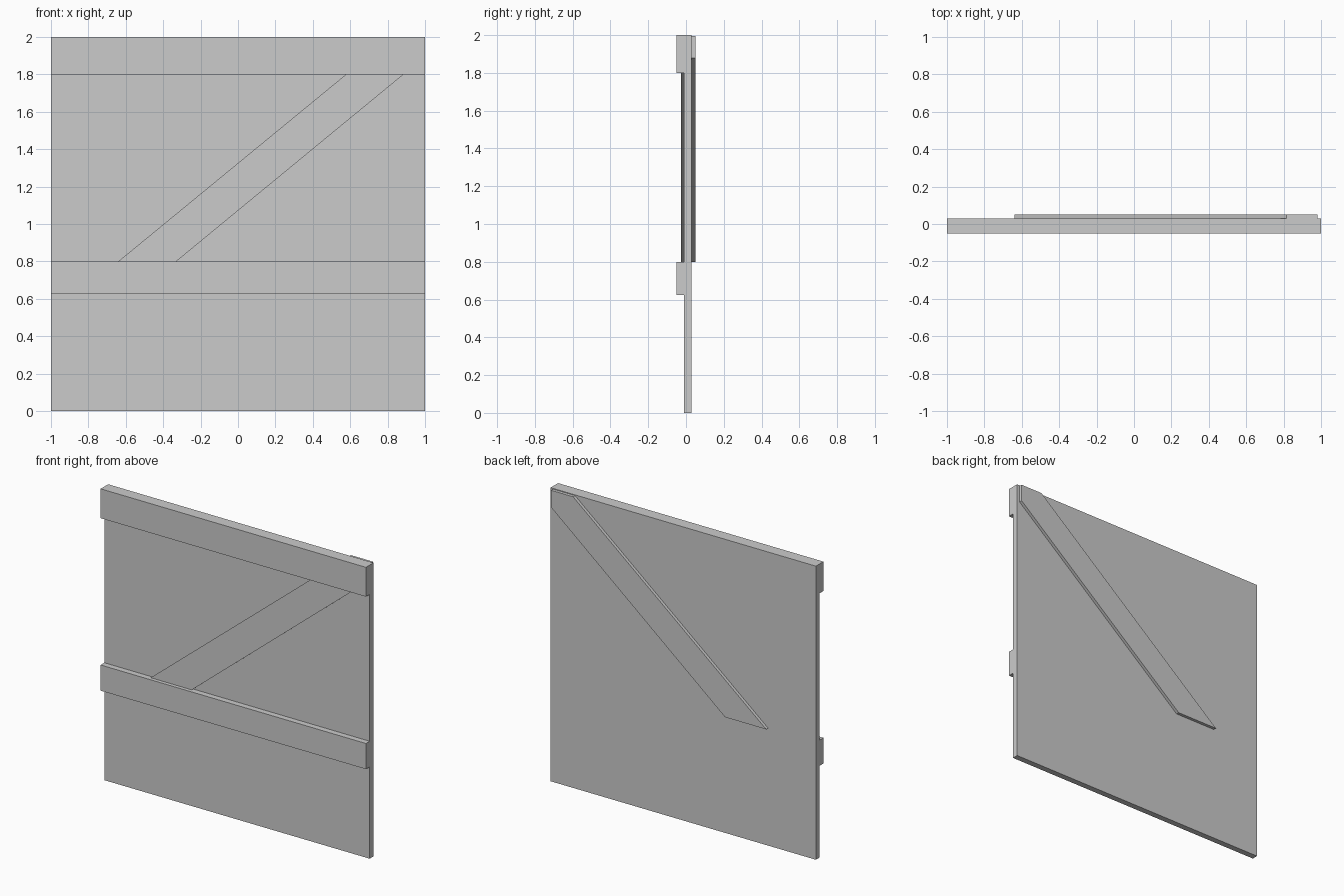
import bpy
import bmesh

cube = bpy.data.objects.get("Cube")
if cube:
    bpy.data.objects.remove(cube, do_unlink=True)

# Single plain grey
grey = bpy.data.materials.new("plain_grey")
grey.use_nodes = True
colour = (0.6, 0.6, 0.6, 1)
grey.diffuse_color = colour
grey.node_tree.nodes["Principled BSDF"].inputs["Base Color"].default_value = colour


def board(name, outline, y_front, y_back):
    """Extrude an x-z outline from y_front to y_back."""
    bm = bmesh.new()
    face = bm.faces.new([bm.verts.new((x, y_front, z)) for x, z in outline])
    extruded = bmesh.ops.extrude_face_region(bm, geom=[face])["geom"]
    verts = [v for v in extruded if isinstance(v, bmesh.types.BMVert)]
    bmesh.ops.translate(bm, verts=verts, vec=(0, y_back - y_front, 0))
    bmesh.ops.recalc_face_normals(bm, faces=bm.faces)
    mesh = bpy.data.meshes.new(name)
    bm.to_mesh(mesh)
    bm.free()
    mesh.materials.append(grey)
    obj = bpy.data.objects.new(name, mesh)
    bpy.context.collection.objects.link(obj)
    return obj


def strip(z_low, z_high):
    return [(-1, z_low), (1, z_low), (1, z_high), (-1, z_high)]


FRONT, PANEL_FRONT, PANEL_BACK, BACK = -0.051, -0.011, 0.03, 0.051

# Main panel and the two horizontal rails on its front
board("panel", strip(0, 2), PANEL_FRONT, PANEL_BACK)
board("top_rail", strip(1.8, 2), FRONT, PANEL_FRONT)
board("middle_rail", strip(0.625, 0.8), FRONT, PANEL_FRONT)

# Diagonal brace passing through the panel, clipped at the upper corner
brace = [(-0.64, 0.8), (-0.33, 0.8), (0.98, 1.878), (0.98, 1.995), (0.815, 1.995)]
board("diagonal_brace", brace, -0.026, BACK)
